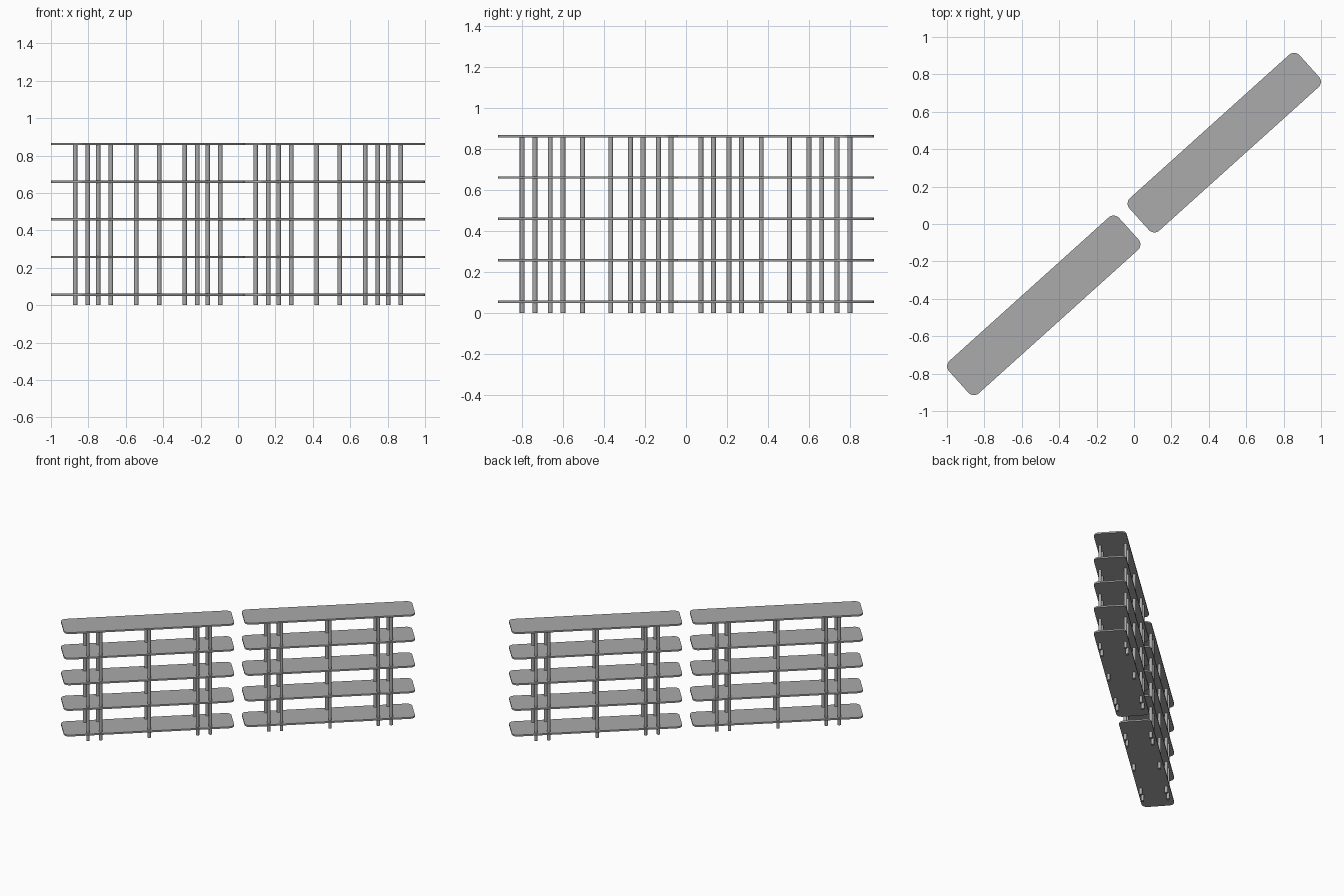
import bpy, bmesh, math
from mathutils import Matrix

if "Cube" in bpy.data.objects:
    bpy.data.objects.remove(bpy.data.objects["Cube"])

ANGLE = math.radians(42)
CENTRE = (0.4825, 0.435)
HALF_L, HALF_W, RADIUS = 0.612, 0.117, 0.04
THICK = 0.012
SHELF_Z = [0.05 + i * 0.2015 for i in range(5)]   # underside of each board
POST_R = 0.012

grey = bpy.data.materials.new("metal grey")
grey.diffuse_color = (0.4, 0.405, 0.4, 1)
grey.use_nodes = True
grey.node_tree.nodes["Principled BSDF"].inputs["Base Color"].default_value = grey.diffuse_color


def finish(name, bm, sign):
    """Turn a bmesh in local rack space into a placed object."""
    bmesh.ops.recalc_face_normals(bm, faces=bm.faces)
    bm.transform(Matrix.Translation((sign * CENTRE[0], sign * CENTRE[1], 0))
                 @ Matrix.Rotation(ANGLE, 4, 'Z'))
    mesh = bpy.data.meshes.new(name)
    bm.to_mesh(mesh)
    bm.free()
    mesh.materials.append(grey)
    obj = bpy.data.objects.new(name, mesh)
    bpy.context.collection.objects.link(obj)
    bpy.ops.object.select_all(action='DESELECT')
    obj.select_set(True)
    bpy.context.view_layer.objects.active = obj
    bpy.ops.object.shade_smooth_by_angle(angle=math.radians(35))


def shelf_board(name, z, sign):
    # flat board with rounded corners
    bm = bmesh.new()
    outline = []
    for k, (sx, sy) in enumerate([(1, 1), (-1, 1), (-1, -1), (1, -1)]):
        for i in range(9):
            a = math.pi / 2 * (k + i / 8)
            outline.append(bm.verts.new((sx * (HALF_L - RADIUS) + RADIUS * math.cos(a),
                                         sy * (HALF_W - RADIUS) + RADIUS * math.sin(a), z)))
    face = bm.faces.new(outline)
    top = bmesh.ops.extrude_face_region(bm, geom=[face])["geom"]
    bmesh.ops.translate(bm, vec=(0, 0, THICK),
                        verts=[g for g in top if isinstance(g, bmesh.types.BMVert)])
    finish(name, bm, sign)


def post(name, u, v, sign):
    # slim upright from the floor to the underside of the top board
    bm = bmesh.new()
    h = SHELF_Z[-1] + THICK / 2
    bmesh.ops.create_cone(bm, cap_ends=True, segments=16, radius1=POST_R, radius2=POST_R,
                          depth=h, matrix=Matrix.Translation((u, v, h / 2)))
    finish(name, bm, sign)


# two identical racks set end to end on the diagonal
for side, sign in (("right", 1), ("left", -1)):
    for i, z in enumerate(SHELF_Z):
        shelf_board(f"{side}_shelf_{i + 1}", z, sign)
    for i, u in enumerate((-0.44, -0.348, 0, 0.348, 0.44)):
        for row, v in (("front", -0.092), ("back", 0.092)):
            post(f"{side}_{row}_post_{i + 1}", u, v, sign)
